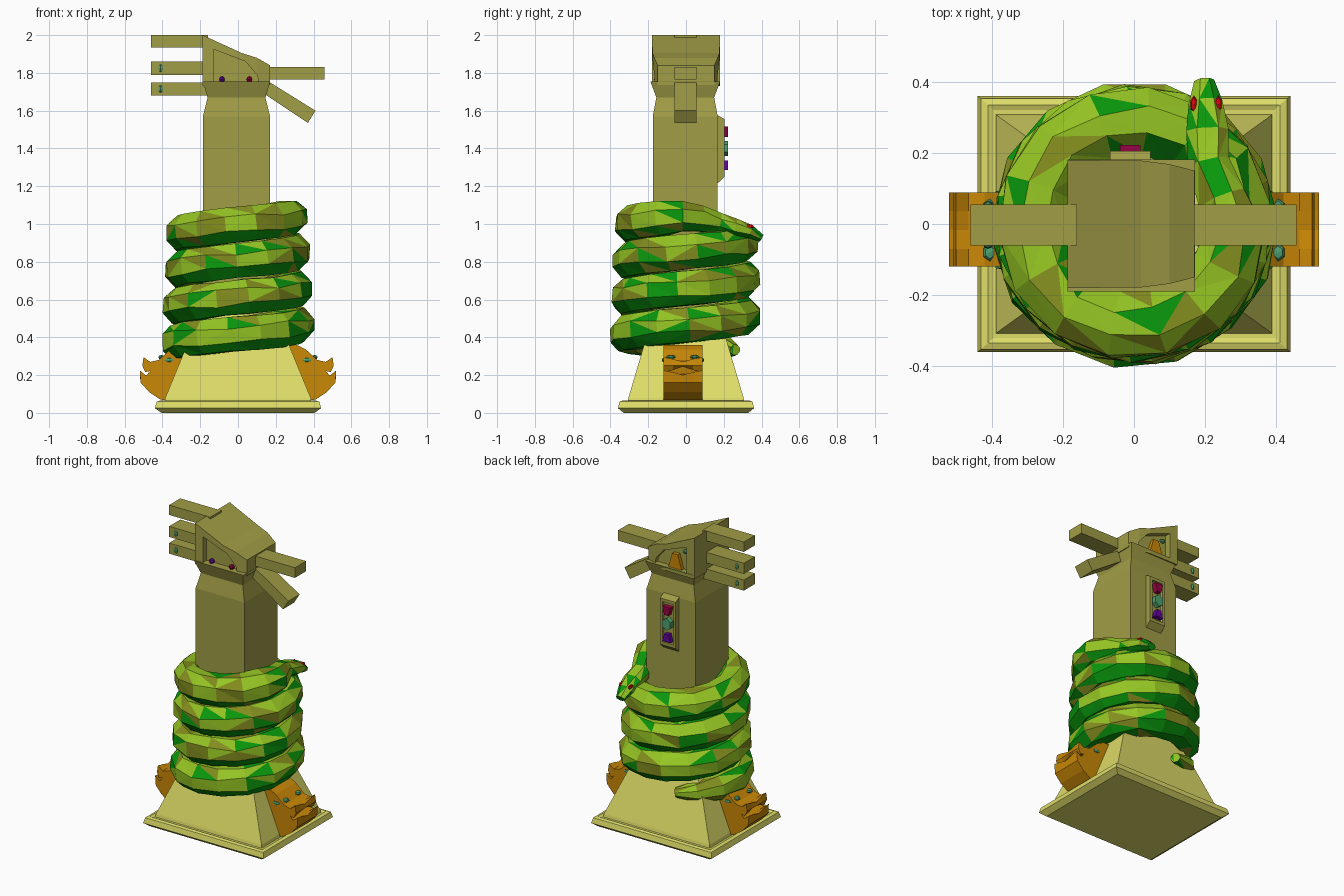
import bpy, bmesh, math, random
from mathutils import Vector

if "Cube" in bpy.data.objects:
    bpy.data.objects.remove(bpy.data.objects["Cube"])

random.seed(4)


def material(name, r, g, b):
    m = bpy.data.materials.new(name)
    m.diffuse_color = [(c / 255) ** 2.2 for c in (r, g, b)] + [1]
    m.use_nodes = True
    m.node_tree.nodes["Principled BSDF"].inputs["Base Color"].default_value = m.diffuse_color
    return m


SAND = material("sand", 222, 220, 104)
STONE = material("stone", 160, 156, 72)
GOLD = material("gold", 200, 135, 15)
LIME = material("lime", 148, 196, 40)
GREEN = material("green", 18, 150, 20)
OLIVE = material("olive", 130, 140, 35)
RED = material("red", 220, 15, 20)
CRIMSON = material("crimson", 150, 10, 70)
PURPLE = material("purple", 100, 10, 160)
JADE = material("jade", 80, 160, 110)


def finish(name, bm, *mats):
    bmesh.ops.recalc_face_normals(bm, faces=bm.faces)
    me = bpy.data.meshes.new(name)
    bm.to_mesh(me)
    bm.free()
    for m in mats:
        me.materials.append(m)
    ob = bpy.data.objects.new(name, me)
    bpy.context.collection.objects.link(ob)
    return ob


def loft_bm(rings):
    """Skin rings holding the same number of points, with end caps."""
    bm = bmesh.new()
    rows = [[bm.verts.new(p) for p in r] for r in rings]
    n = len(rows[0])
    for a, b in zip(rows, rows[1:]):
        for i in range(n):
            j = (i + 1) % n
            bm.faces.new((a[i], a[j], b[j], b[i]))
    caps = [bm.faces.new(rows[0]), bm.faces.new(rows[-1])]
    bmesh.ops.triangulate(bm, faces=caps)
    return bm


def loft(name, rings, mat):
    return finish(name, loft_bm(rings), mat)


def rect_z(z, hx, hy, cx=0.0, cy=0.0):
    return [(cx + sx * hx, cy + sy * hy, z) for sx, sy in ((-1, -1), (1, -1), (1, 1), (-1, 1))]


def prism(name, pts, y0, y1, mat):
    """Extrude an x-z outline along y."""
    return loft(name, [[(x, y, z) for x, z in pts] for y in (y0, y1)], mat)


def box(name, x0, x1, y0, y1, z0, z1, mat):
    return prism(name, [(x0, z0), (x1, z0), (x1, z1), (x0, z1)], y0, y1, mat)


def gem(name, pos, size, mat):
    bm = bmesh.new()
    bmesh.ops.create_uvsphere(bm, u_segments=6, v_segments=4, radius=1)
    for v in bm.verts:
        v.co = Vector(pos) + v.co * Vector(size)
    return finish(name, bm, mat)


# Stepped slab and tapering pedestal
loft("base_slab", [rect_z(0, .405, .33), rect_z(.025, .44, .36), rect_z(.06, .43, .352),
                   rect_z(.066, .41, .335), rect_z(.06, .395, .32)], SAND)
loft("pedestal", [rect_z(.05, .39, .31), rect_z(.08, .385, .305), rect_z(.36, .27, .222),
                  rect_z(.52, .18, .176)], SAND)

# Column with pinched neck
c = (-.008, -.004)
loft("column", [rect_z(.3, .178, .172, *c), rect_z(1.57, .178, .172, *c), rect_z(1.67, .153, .153, *c),
                rect_z(1.755, .179, .185, *c)], STONE)

# Wedge-shaped head, with a recessed panel on both sides
def rect_x(x, hy, z0, z1):
    return [(x, -hy, z0), (x, hy, z0), (x, hy, z1), (x, -hy, z1)]

head = loft("head_block", [rect_x(-.187, .18, 1.73, 2.0), rect_x(.02, .178, 1.73, 1.905),
                           rect_x(.1, .168, 1.73, 1.88), rect_x(.17, .15, 1.735, 1.84)], STONE)
panel = [(-.13, 1.75), (.11, 1.75), (.1, 1.79), (.04, 1.86), (-.13, 1.925)]
for side, s in (("front", -1), ("back", 1)):
    cut = prism(side + "_panel_cutter", panel, s * .14, s * .25, STONE)
    cut.hide_render = True
    cut.hide_viewport = True
    mod = head.modifiers.new(side + "_recess", "BOOLEAN")
    mod.operation = "DIFFERENCE"
    mod.object = cut
gem("front_gem_purple", (-.085, -.15, 1.765), (.017, .02, .017), PURPLE)
gem("front_gem_crimson", (.06, -.15, 1.765), (.017, .02, .017), CRIMSON)
prism("back_ornament", [(-.085, 1.75), (.015, 1.75), (-.015, 1.85), (-.055, 1.85)], .13, .165, GOLD)
gem("back_gem", (-.1, .145, 1.875), (.02, .015, .014), JADE)

# Beams: three on the left, two on the right
for i, (z0, z1) in enumerate(((1.68, 1.75), (1.79, 1.86), (1.935, 2.0))):
    box(f"left_beam_{i}", -.46, -.16, -.06, .055, z0, z1, STONE)
    if i < 2:
        for y in (-.06, .055):
            gem(f"beam_gem_{i}", (-.41, y, (z0 + z1) / 2), (.014, .01, .02), JADE)
box("right_beam", .12, .457, -.06, .055, 1.765, 1.832, STONE)
prism("right_drooping_beam", [(.1, 1.715), (.37, 1.535), (.41, 1.6), (.14, 1.768)], -.06, .055, STONE)

# Jewelled frame on the back of the column
def rect_y(y, hx, z0, z1):
    return [(-.011 + a * hx, y, z) for a, z in ((-1, z0), (1, z0), (1, z1), (-1, z1))]

loft("back_frame", [rect_y(.15, .057, 1.2, 1.585), rect_y(.205, .057, 1.25, 1.555),
                    rect_y(.205, .04, 1.27, 1.535), rect_y(.19, .038, 1.272, 1.533)], STONE)
prism("frame_gem_crimson", [(-.026, 1.46), (.004, 1.46), (.018, 1.515), (-.04, 1.515)], .18, .222, CRIMSON)
prism("frame_gem_jade", [(-.011 + .034 * math.sin(a * math.pi / 3), 1.4 + .04 * math.cos(a * math.pi / 3))
                         for a in range(6)], .18, .222, JADE)
prism("frame_gem_purple", [(-.04, 1.285), (.018, 1.285), (.004, 1.335), (-.026, 1.335)], .18, .222, PURPLE)

# Golden beast heads on both sides; upper lip arches in the middle
outline = [(.24, .06), (.41, .07), (.47, .11), (.515, .16), (.52, .225), (.49, .2), (.43, .205), (.44, .23),
           (.49, .215), (.507, .25), (.5, .295), (.465, .27), (.42, .28), (.36, .335), (.31, .36), (.24, .36)]
for label, s in (("right", 1), ("left", -1)):
    slices = []
    for y, lift in ((-.12, 0), (-.07, .012), (-.017, .03), (.036, .012), (.088, 0)):
        slices.append([(s * x, y, z + (lift if 7 <= i <= 8 else -lift * .8 if i in (4, 10) else 0))
                       for i, (x, z) in enumerate(outline)])
    loft(label + "_beast_head", slices, GOLD)
    for y in (-.08, .046):
        gem(label + "_beast_eye", (s * .405, y, .295), (.02, .025, .012), JADE)
    for y in (-.12, .088):
        gem(label + "_beast_cheek_gem", (s * .365, y, .28), (.028, .008, .011), JADE)

# Coiled snake: tapered tail, helix, then head leaving straight to the back
path = []
steps, a0, a1 = 52, 112, 1415
for i in range(steps + 1):
    t = i / steps
    deg = a0 + (a1 - a0) * t
    a = math.radians(deg)
    thick = (.03, .065, .085)[i] if i < 3 else .1
    r = .315 - .03 * t - (.1 - thick) * .5
    path.append(((r * math.cos(a), r * math.sin(a), .37 + (deg - 180) / 360 * .193), thick, thick))
path += [((.285, -.02, 1.04), .09, .085), ((.25, .07, 1.03), .075, .075), ((.21, .17, 1.005), .062, .062),
         ((.207, .26, .985), .064, .05), ((.202, .34, .96), .05, .038), ((.198, .4, .925), .03, .022)]
rings = []
for i, (p, w, h) in enumerate(path):
    tan = Vector(path[min(i + 1, len(path) - 1)][0]) - Vector(path[max(i - 1, 0)][0])
    side = tan.cross(Vector((0, 0, 1))).normalized()
    up = side.cross(tan).normalized()
    ring = []
    for k in range(8):
        a = (k + .5) * math.pi / 4 + random.uniform(-.12, .12)
        ring.append(Vector(p) + side * w * math.cos(a) + up * h * math.sin(a))
    rings.append(ring)
bm = loft_bm(rings)
for f in list(bm.faces):
    if len(f.verts) == 4 and random.random() < .5:
        v = f.verts
        bmesh.utils.face_split(f, v[1], v[3])
bmesh.ops.triangulate(bm, faces=bm.faces)
bmesh.ops.recalc_face_normals(bm, faces=bm.faces)
for f in bm.faces:
    pick = random.random()
    if f.normal.z > -.15:
        f.material_index = 0 if pick < .6 else 1 if pick < .82 else 2
    else:
        f.material_index = 1 if pick < .85 else 2
finish("snake", bm, LIME, GREEN, OLIVE)
for x in (.168, .237):
    gem("snake_eye", (x, .335, .985), (.011, .026, .014), RED)
